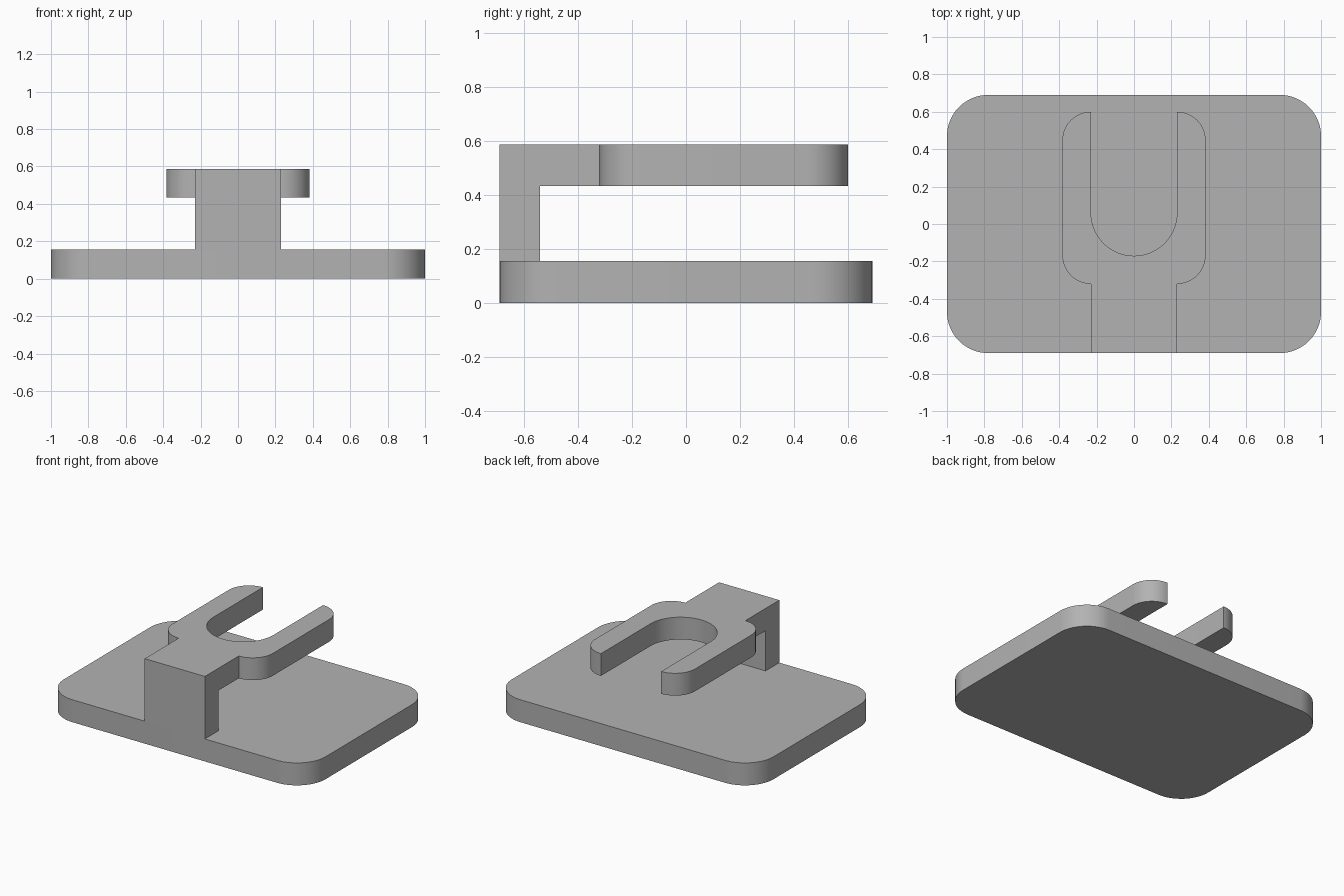
import bpy
import bmesh
from math import cos, sin, pi, radians

cube = bpy.data.objects.get("Cube")
if cube:
    bpy.data.objects.remove(cube, do_unlink=True)

grey = bpy.data.materials.new("plain grey")
grey.use_nodes = True
grey.diffuse_color = (0.45, 0.45, 0.45, 1)
grey.node_tree.nodes["Principled BSDF"].inputs["Base Color"].default_value = (0.45, 0.45, 0.45, 1)


def arc(cx, cy, r, start, end, steps=16):
    """Points along a circular arc, angles in degrees."""
    angles = [radians(start + (end - start) * i / steps) for i in range(steps + 1)]
    return [(cx + r * cos(a), cy + r * sin(a)) for a in angles]


def mirrored(half):
    """Close a right-hand outline with its mirror image across x = 0."""
    points = half + [(-x, y) for x, y in reversed(half)]
    return [p for i, p in enumerate(points)
            if (p[0] - points[i - 1][0]) ** 2 + (p[1] - points[i - 1][1]) ** 2 > 1e-8]


def extrude(name, outline, bottom, top, caps=True):
    """Prism standing on an outline in the xy plane."""
    bm = bmesh.new()
    low = [bm.verts.new((x, y, bottom)) for x, y in outline]
    high = [bm.verts.new((x, y, top)) for x, y in outline]
    for i in range(len(outline)):
        bm.faces.new((low[i - 1], low[i], high[i], high[i - 1]))
    if caps:
        bm.faces.new(low[::-1])
        bm.faces.new(high)
    bmesh.ops.recalc_face_normals(bm, faces=bm.faces)
    mesh = bpy.data.meshes.new(name)
    bm.to_mesh(mesh)
    bm.free()
    mesh.materials.append(grey)
    obj = bpy.data.objects.new(name, mesh)
    bpy.context.collection.objects.link(obj)
    bpy.ops.object.select_all(action="DESELECT")
    obj.select_set(True)
    bpy.context.view_layer.objects.active = obj
    bpy.ops.object.shade_smooth_by_angle(angle=radians(30))
    return obj


DEPTH = 0.69           # half depth of the base
BASE_TOP = 0.155
ARM_BOTTOM, ARM_TOP = 0.433, 0.587
NECK = 0.23            # half width of the post, arm and slot
PRONG = 0.153          # prong width and corner radius
CORNER = 0.22

# Base plate with rounded corners
extrude("base_plate", mirrored(
    arc(1 - CORNER, CORNER - DEPTH, CORNER, -90, 0)
    + arc(1 - CORNER, DEPTH - CORNER, CORNER, 0, 90)), 0, BASE_TOP)

# Upright post at the front edge, open where it meets base and arm
extrude("post", mirrored([(NECK, -DEPTH), (NECK, -0.54)]), BASE_TOP, ARM_BOTTOM, caps=False)

# Arm widening into a two-pronged fork around a round-ended slot
extrude("forked_arm", mirrored(
    [(NECK, -DEPTH)]
    + arc(NECK, -0.32 + PRONG, PRONG, -90, 0)
    + arc(NECK, 0.6 - PRONG, PRONG, 0, 90)
    + arc(0, 0.06, NECK, 0, -90, 24)), ARM_BOTTOM, ARM_TOP)
